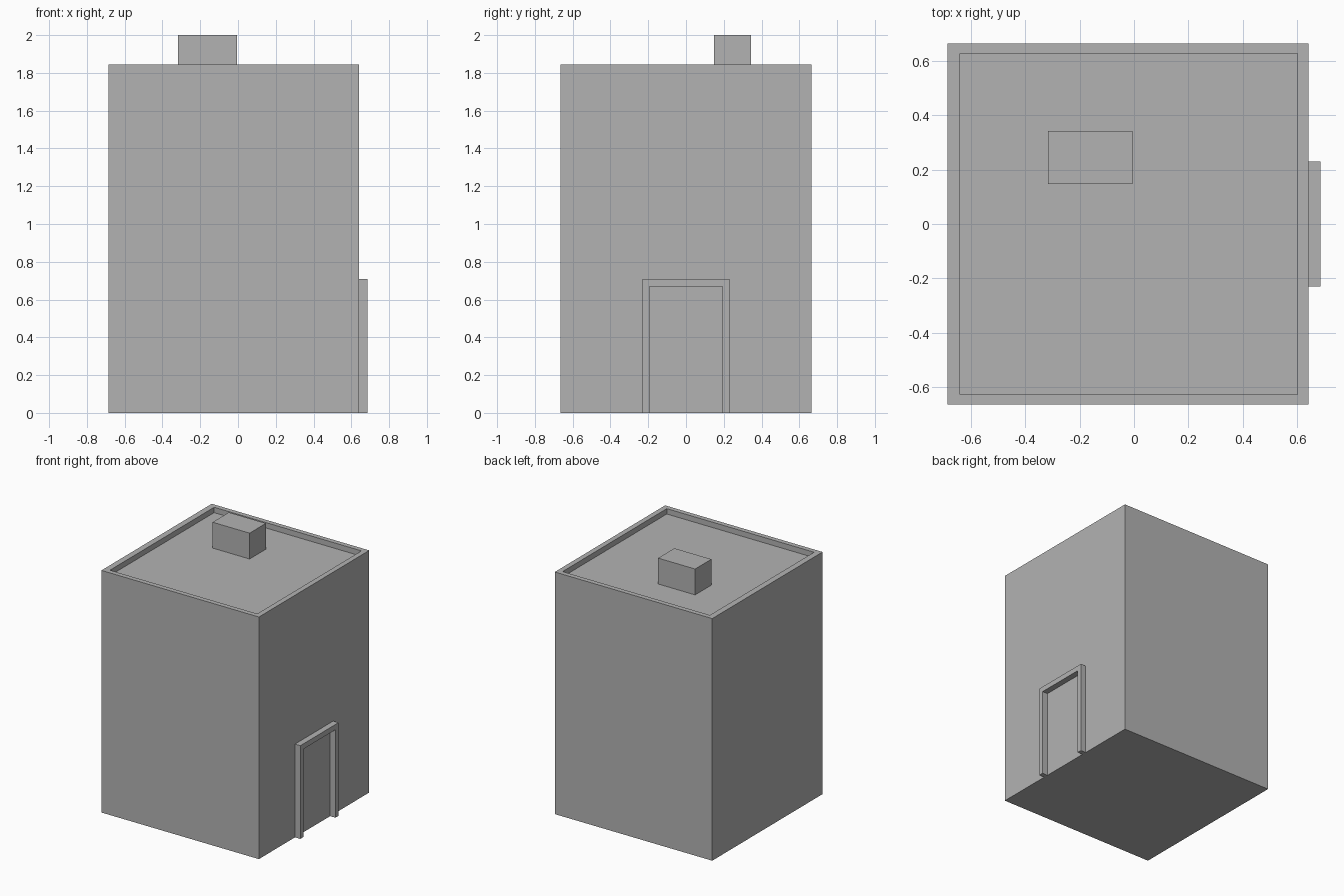
import bpy, bmesh

if "Cube" in bpy.data.objects:
    bpy.data.objects.remove(bpy.data.objects["Cube"])

grey = bpy.data.materials.new("plain_grey")
grey.diffuse_color = (0.45, 0.45, 0.45, 1)
grey.use_nodes = True
grey.node_tree.nodes["Principled BSDF"].inputs["Base Color"].default_value = grey.diffuse_color


def finish(name, bm):
    bmesh.ops.recalc_face_normals(bm, faces=bm.faces)
    mesh = bpy.data.meshes.new(name)
    bm.to_mesh(mesh)
    bm.free()
    mesh.materials.append(grey)
    obj = bpy.data.objects.new(name, mesh)
    bpy.context.collection.objects.link(obj)


def prism(bm, points, offset):
    """Extrude a flat outline along an offset; returns the end face."""
    base = bm.faces.new([bm.verts.new(p) for p in points])
    geom = bmesh.ops.extrude_face_region(bm, geom=[base], use_keep_orig=True)["geom"]
    bmesh.ops.translate(bm, vec=offset,
                        verts=[g for g in geom if isinstance(g, bmesh.types.BMVert)])
    return next(g for g in geom if isinstance(g, bmesh.types.BMFace))


def rect(x0, x1, y0, y1, z):
    return [(x0, y0, z), (x1, y0, z), (x1, y1, z), (x0, y1, z)]


# Building block with a sunken roof behind a thin parapet
ROOF, TOP = 1.803, 1.844
bm = bmesh.new()
top = prism(bm, rect(-0.686, 0.641, -0.664, 0.664, 0), (0, 0, TOP))
bmesh.ops.inset_region(bm, faces=[top], thickness=0.03)
for v, p in zip(top.verts, rect(-0.64, 0.601, -0.627, 0.627, TOP)):
    v.co = p
    v.co.x = 0.601 if p[0] > 0 else -0.64
sunk = bmesh.ops.extrude_face_region(bm, geom=[top])["geom"]
bmesh.ops.translate(bm, vec=(0, 0, ROOF - TOP),
                    verts=[g for g in sunk if isinstance(g, bmesh.types.BMVert)])
if top.is_valid:
    bm.faces.remove(top)
finish("building_walls", bm)

# Rooftop box
bm = bmesh.new()
prism(bm, rect(-0.317, -0.005, 0.147, 0.343, ROOF), (0, 0, 2 - ROOF))
finish("rooftop_box", bm)

# Door surround: one arch-shaped outline pushed out from the right wall
outer, inner, head, lintel = 0.23, 0.193, 0.71, 0.67
outline = [(-outer, 0), (-outer, head), (outer, head), (outer, 0),
           (inner, 0), (inner, lintel), (-inner, lintel), (-inner, 0)]
bm = bmesh.new()
prism(bm, [(0.641, y, z) for y, z in outline], (0.045, 0, 0))
finish("door_frame", bm)
